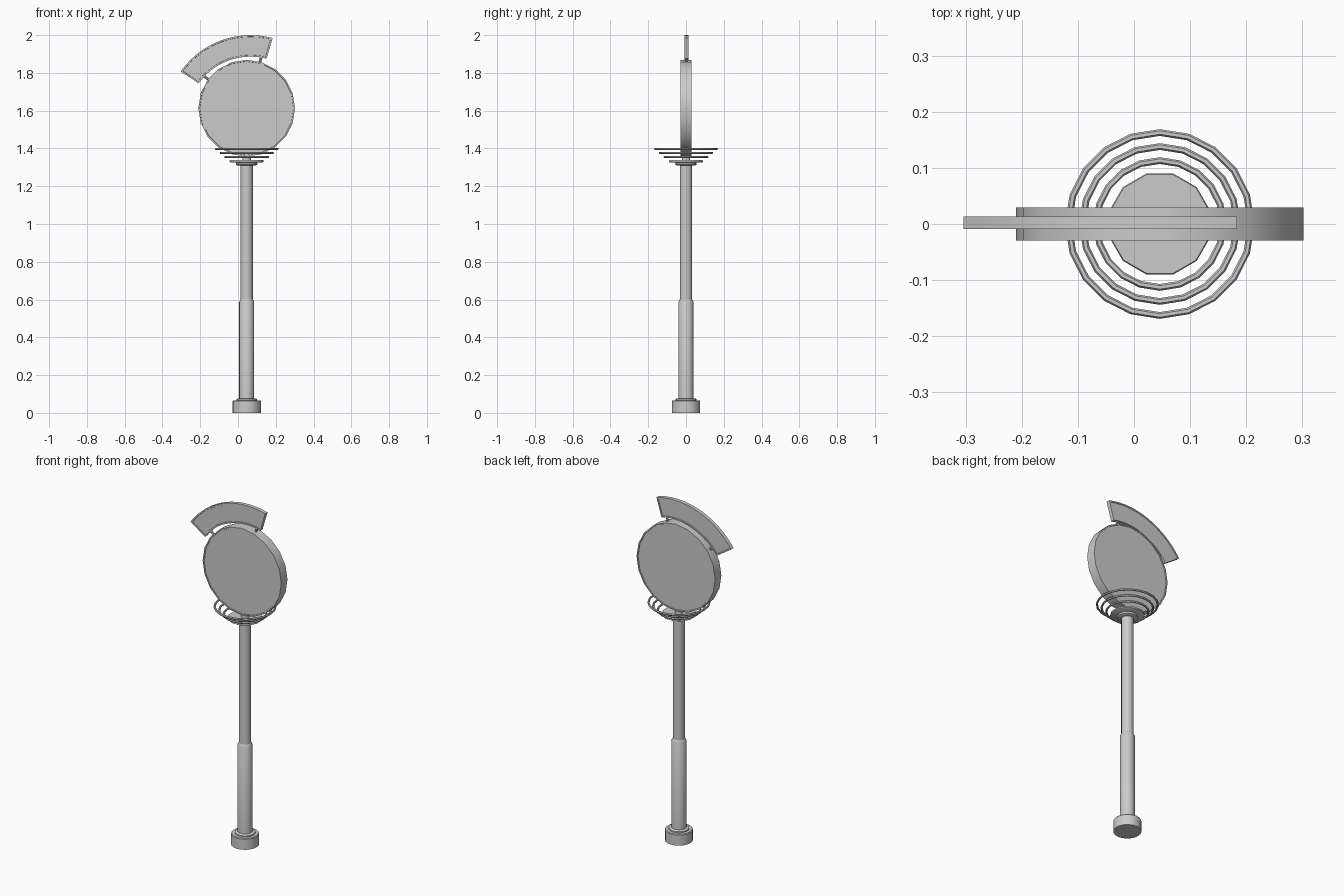
import bpy, bmesh, math
from mathutils import Vector

if "Cube" in bpy.data.objects:
    bpy.data.objects.remove(bpy.data.objects["Cube"])

CX = 0.046            # axis of the pole


def finish(name, bm, smooth=True):
    bmesh.ops.recalc_face_normals(bm, faces=bm.faces)
    me = bpy.data.meshes.new(name)
    bm.to_mesh(me)
    bm.free()
    ob = bpy.data.objects.new(name, me)
    bpy.context.collection.objects.link(ob)
    if smooth:
        bpy.ops.object.select_all(action='DESELECT')
        ob.select_set(True)
        bpy.context.view_layer.objects.active = ob
        bpy.ops.object.shade_smooth_by_angle(angle=math.radians(35))
    return ob


def turned(name, profile, sides, offset=0.0):
    """Capped solid of revolution about the pole axis, profile is (radius, z)."""
    bm = bmesh.new()
    rings = []
    for r, z in profile:
        rings.append([bm.verts.new((CX + r * math.cos(2 * math.pi * (i + offset) / sides),
                                    r * math.sin(2 * math.pi * (i + offset) / sides), z))
                      for i in range(sides)])
    for a, b in zip(rings, rings[1:]):
        for i in range(sides):
            j = (i + 1) % sides
            bm.faces.new((a[i], a[j], b[j], b[i]))
    bm.faces.new(rings[0])
    bm.faces.new(rings[-1])
    return finish(name, bm)


def panel(name, outline, y0, y1, rim, recess):
    """Flat sign from an (x, z) outline, with a thin raised rim on both faces."""
    bm = bmesh.new()
    front = [bm.verts.new((x, y0, z)) for x, z in outline]
    back = [bm.verts.new((x, y1, z)) for x, z in outline]
    n = len(outline)
    for i in range(n):
        j = (i + 1) % n
        bm.faces.new((front[i], front[j], back[j], back[i]))
    caps = [bm.faces.new(front), bm.faces.new(back)]
    bmesh.ops.recalc_face_normals(bm, faces=bm.faces)
    for f in caps:
        bmesh.ops.inset_region(bm, faces=[f], thickness=rim, use_even_offset=True)
        r = bmesh.ops.inset_region(bm, faces=[f], thickness=0.001, use_even_offset=True)
        shift = recess if f.calc_center_median().y < (y0 + y1) / 2 else -recess
        for v in f.verts:
            v.co.y += shift
    return finish(name, bm)


def arc(cx, cz, r, a0, a1, n):
    return [(cx + r * math.cos(math.radians(a0 + (a1 - a0) * i / n)),
             cz + r * math.sin(math.radians(a0 + (a1 - a0) * i / n))) for i in range(n + 1)]


# base foot and collar
turned("base", [(0.075, 0), (0.075, 0.062), (0.072, 0.066)], 20)
turned("base_collar", [(0.055, 0.064), (0.055, 0.073), (0.049, 0.077)], 20)

# pole in two diameters
turned("lower_pole", [(0.04, 0.06), (0.04, 0.587), (0.033, 0.6)], 16)
turned("upper_pole", [(0.033, 0.59), (0.033, 1.33)], 16)

# stacked plates at the top of the pole
turned("small_plate", [(0.048, 1.31), (0.056, 1.314), (0.056, 1.324), (0.05, 1.328)], 16)
turned("large_plate", [(0.088, 1.326), (0.093, 1.329), (0.093, 1.335), (0.091, 1.338)], 12, 0.5)
turned("sign_neck", [(0.022, 1.33), (0.022, 1.37)], 12)

# open rings widening upwards
for i, (r, z) in enumerate([(0.113, 1.354), (0.138, 1.377), (0.163, 1.398)]):
    bpy.ops.mesh.primitive_torus_add(location=(CX, 0, z), major_radius=r, minor_radius=0.006,
                                     major_segments=20, minor_segments=6,
                                     rotation=(0, 0, math.pi / 2))
    bpy.context.object.name = f"ring_{i + 1}"
    bpy.ops.object.shade_smooth_by_angle(angle=math.radians(35))

# round sign
panel("round_sign", arc(CX, 1.613, 0.256, 0, 360, 20)[:-1], -0.029, 0.029, 0.007, 0.003)

# curved banner sign above it
AX, AZ = 0.0665, 1.548
panel("curved_sign", arc(AX, AZ, 0.452, 75, 145, 14) + arc(AX, AZ, 0.338, 144.5, 75.5, 14),
      -0.009, 0.013, 0.008, 0.003)

# short brackets joining the two signs
for i, (ang, r0, r1) in enumerate([(143, 0.24, 0.295), (74, 0.24, 0.288)]):
    a = math.radians(ang)
    d = Vector((math.cos(a), 0, math.sin(a)))
    bpy.ops.mesh.primitive_cylinder_add(vertices=8, radius=0.007, depth=r1 - r0,
                                        location=Vector((CX, 0.002, 1.613)) + d * (r0 + r1) / 2,
                                        rotation=(0, math.pi / 2 - a, 0))
    bpy.context.object.name = f"bracket_{i + 1}"
